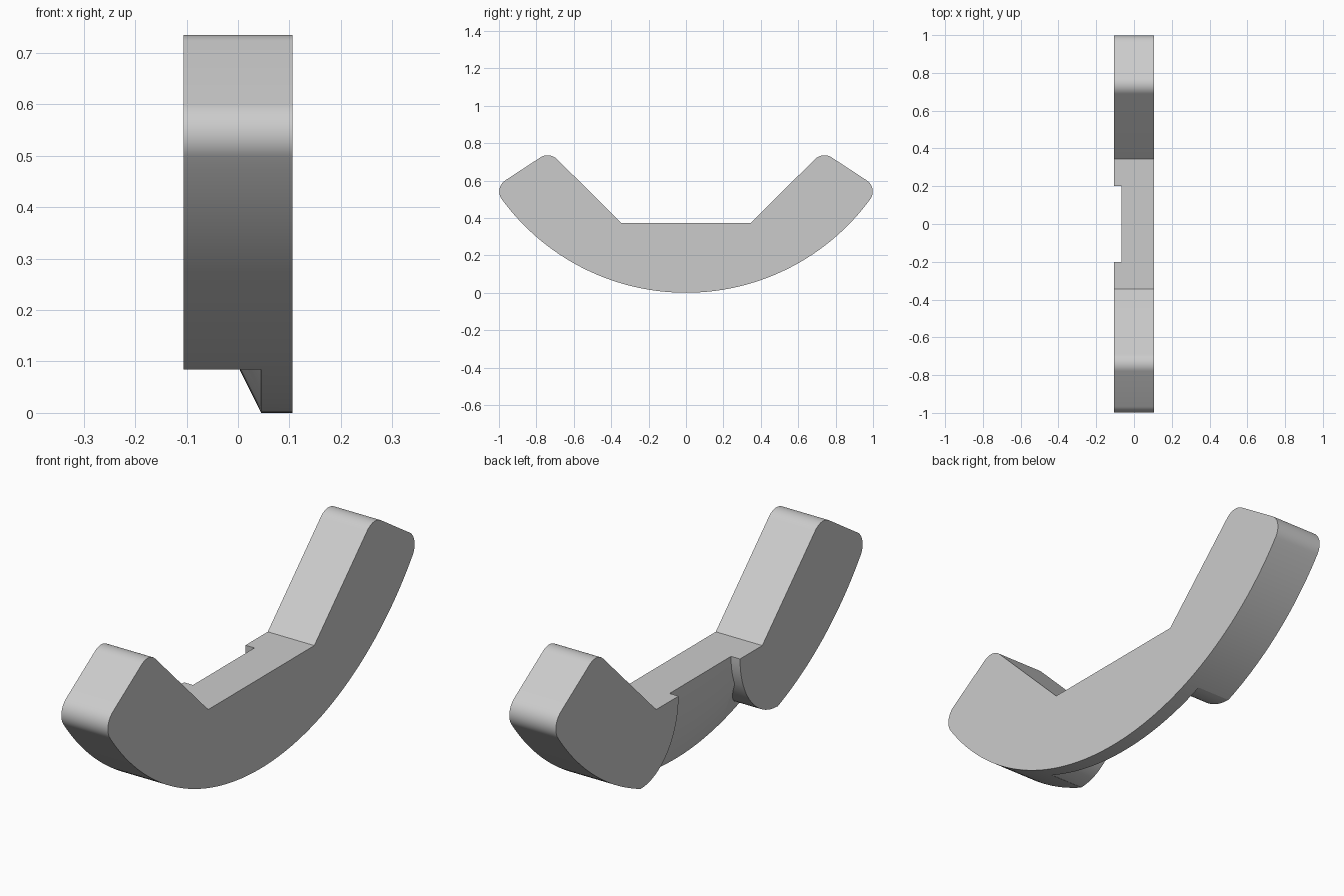
import bpy, bmesh, math
from math import sin, cos, radians

if "Cube" in bpy.data.objects:
    bpy.data.objects.remove(bpy.data.objects["Cube"])

HALF = 0.106       # half thickness along x
R = 1.22           # radius of the curved underside
FILLET = 0.071     # rounded arm corners

grey = bpy.data.materials.new("plain_grey")
grey.use_nodes = True
grey.diffuse_color = (0.6, 0.6, 0.6, 1)
grey.node_tree.nodes["Principled BSDF"].inputs["Base Color"].default_value = (0.6, 0.6, 0.6, 1)


def add_object(name, bm):
    bmesh.ops.recalc_face_normals(bm, faces=bm.faces)
    mesh = bpy.data.meshes.new(name)
    bm.to_mesh(mesh)
    bm.free()
    mesh.materials.append(grey)
    obj = bpy.data.objects.new(name, mesh)
    bpy.context.collection.objects.link(obj)
    return obj


def prism(name, half_profile, x0, x1):
    """Mirror a (y, z) half profile and extrude it along x."""
    mirrored = [(-y, z) for y, z in reversed(half_profile) if y > 1e-6]
    bm = bmesh.new()
    face = bm.faces.new([bm.verts.new((x0, y, z)) for y, z in half_profile + mirrored])
    out = bmesh.ops.extrude_face_region(bm, geom=[face])
    verts = [v for v in out["geom"] if isinstance(v, bmesh.types.BMVert)]
    bmesh.ops.translate(bm, verts=verts, vec=(x1 - x0, 0, 0))
    return add_object(name, bm)


def arc(cy, cz, r, a0, a1, n):
    """Points on an arc, angles in degrees from straight down towards +y."""
    angles = [radians(a0 + (a1 - a0) * i / n) for i in range(n + 1)]
    return [(cy + r * sin(a), cz - r * cos(a)) for a in angles]


def apply_boolean(target, tool, operation):
    mod = target.modifiers.new("cut", "BOOLEAN")
    mod.operation, mod.object, mod.solver = operation, tool, "EXACT"
    bpy.context.view_layer.objects.active = target
    bpy.ops.object.modifier_apply(modifier=mod.name)
    bpy.data.objects.remove(tool)


# Body: curved underside, rounded arm ends, sloping arms and flat seat
end = 53.8
cy, cz = (R - FILLET) * sin(radians(end)), R - (R - FILLET) * cos(radians(end))
profile = arc(0, R, R, 0, end, 40)
profile += arc(cy, cz, FILLET, end, 147, 14)[1:]
profile += arc(0.74, 0.664, FILLET, 147, 225, 12)
profile.append((0.345, 0.373))
body = prism("curved_body", profile, -HALF, HALF)

# Recess outline: narrow at the seat, flaring towards the underside
flare = [(0.445 - 0.245 * cos(t), 0.373 - 0.288 * sin(t))
         for t in (radians(90 * i / 24) for i in range(25))]
outline = [(0.2, 0.45)] + flare + [(0.445, -0.1)]
recess = prism("recess_cutter", outline, -0.2, 0.2)

# Recess floor: flat near the seat, conical towards the underside
section = [(-0.3, 0.7), (-0.065, 0.7), (-0.065, R - 0.222),
           (0.045, R), (0.144, R + 0.2), (-0.3, R + 0.2)]
bm = bmesh.new()
ring = [bm.verts.new((x, 0, R - r)) for x, r in section]
edges = [bm.edges.new((ring[i], ring[(i + 1) % len(ring)])) for i in range(len(ring))]
bmesh.ops.spin(bm, geom=ring + edges, cent=(0, 0, R), axis=(1, 0, 0),
               angle=math.tau, steps=180, use_merge=False)
bmesh.ops.remove_doubles(bm, verts=bm.verts, dist=1e-5)
cone = add_object("floor_cutter", bm)

apply_boolean(recess, cone, "INTERSECT")
apply_boolean(body, recess, "DIFFERENCE")

# Smooth curves, sharp rims
bpy.ops.object.select_all(action="DESELECT")
body.select_set(True)
bpy.context.view_layer.objects.active = body
bpy.ops.object.shade_smooth_by_angle(angle=radians(30))
